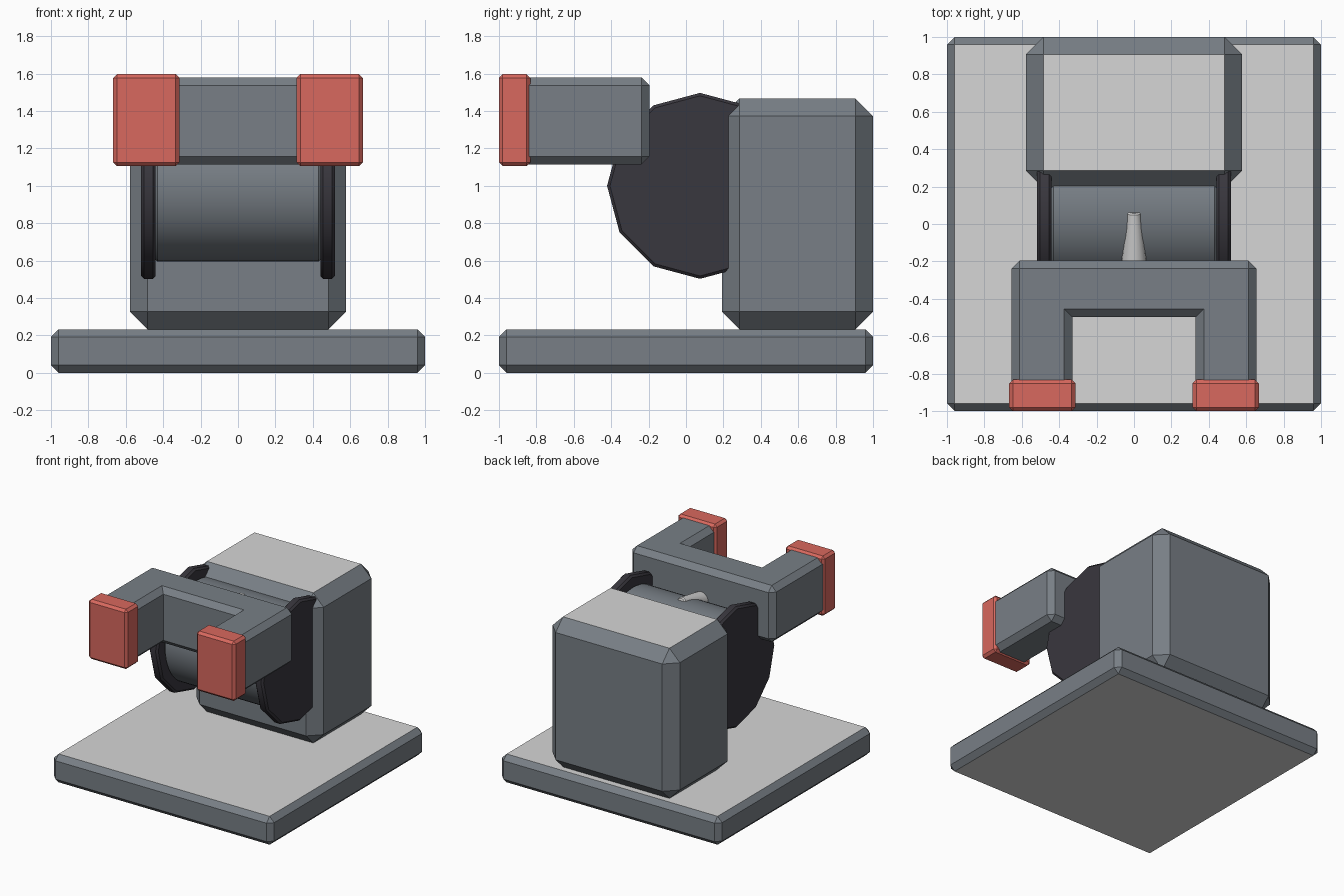
import bpy, bmesh, math
from mathutils import Matrix, Vector

if "Cube" in bpy.data.objects:
    bpy.data.objects.remove(bpy.data.objects["Cube"])


def material(name, hex_rgb):
    lin = [((c / 255 + 0.055) / 1.055) ** 2.4 for c in hex_rgb]
    m = bpy.data.materials.new(name)
    m.diffuse_color = (*lin, 1)
    m.use_nodes = True
    m.node_tree.nodes["Principled BSDF"].inputs["Base Color"].default_value = m.diffuse_color
    return m


GREY = material("steel grey", (0x78, 0x7F, 0x86))
LIGHT = material("light grey", (0xD6, 0xD6, 0xD6))
DARK = material("charcoal", (0x39, 0x37, 0x3E))
RED = material("soft red", (0xD8, 0x68, 0x5E))


def finish(bm, name, mats, smooth=None):
    bmesh.ops.recalc_face_normals(bm, faces=bm.faces[:])
    mesh = bpy.data.meshes.new(name)
    if len(mats) > 1:  # horizontal faces take the second colour
        for f in bm.faces:
            f.normal_update()
            f.material_index = int(abs(f.normal.z) > 0.99)
    bm.to_mesh(mesh)
    bm.free()
    for m in mats:
        mesh.materials.append(m)
    ob = bpy.data.objects.new(name, mesh)
    bpy.context.collection.objects.link(ob)
    if smooth:
        bpy.ops.object.select_all(action='DESELECT')
        ob.select_set(True)
        bpy.context.view_layer.objects.active = ob
        bpy.ops.object.shade_smooth_by_angle(angle=math.radians(smooth))
    return ob


def chamfer(bm, edges, width):
    bmesh.ops.bevel(bm, geom=edges, offset=width, offset_type='OFFSET',
                    segments=1, affect='EDGES', clamp_overlap=True)


def prism(name, outline, z0, z1, width, mats):
    """Extrude an xy outline upward and chamfer all convex edges."""
    bm = bmesh.new()
    face = bm.faces.new([bm.verts.new((x, y, z0)) for x, y in outline])
    top = bmesh.ops.extrude_face_region(bm, geom=[face])["geom"]
    for v in top:
        if isinstance(v, bmesh.types.BMVert):
            v.co.z = z1
    bmesh.ops.recalc_face_normals(bm, faces=bm.faces[:])
    chamfer(bm, [e for e in bm.edges if e.is_convex], width)
    return finish(bm, name, mats)


def box(name, x0, x1, y0, y1, z0, z1, width, mats):
    outline = [(x0, y0), (x1, y0), (x1, y1), (x0, y1)]
    return prism(name, outline, z0, z1, width, mats)


def cone(name, start, end, r0, r1, sides, width, mat, smooth):
    """Round part running from start to end, with chamfered rims."""
    a, b = Vector(start), Vector(end)
    rot = (b - a).to_track_quat('Z', 'Y').to_matrix().to_4x4()
    bm = bmesh.new()
    bmesh.ops.create_cone(bm, cap_ends=True, segments=sides, radius1=r0,
                          radius2=r1, depth=(b - a).length)
    rims = [e for e in bm.edges if any(len(f.verts) == sides for f in e.link_faces)]
    chamfer(bm, rims, width)
    bm.transform(Matrix.Translation((a + b) / 2) @ rot)
    return finish(bm, name, [mat], smooth)


# Base plate and main housing, with light top and bottom faces
box("base_plate", -1, 1, -1, 1, 0, 0.233, 0.041, [GREY, LIGHT])
box("housing", -0.578, 0.578, 0.192, 1, 0.233, 1.467, 0.094, [GREY, LIGHT])

# Drum between two twelve-sided discs
cone("drum", (-0.445, 0.075, 1.0), (0.445, 0.075, 1.0), 0.405, 0.405, 48, 0.015, GREY, 40)
for side, s in (("left", -1), ("right", 1)):
    cone(side + "_disc", (s * 0.44, 0.075, 1.0), (s * 0.518, 0.075, 1.0),
         0.497, 0.497, 12, 0.015, DARK, 35)

# Small tapered pin lying on top of the drum
cone("pin", (0, -0.2, 1.315), (0, 0.065, 1.395), 0.066, 0.036, 20, 0.008, LIGHT, 40)

# U-shaped fork with a red pad on each arm
half = [(0.655, -0.195), (0.655, -0.9), (0.33, -0.9), (0.33, -0.498)]
prism("fork", half + [(-x, y) for x, y in reversed(half)], 1.115, 1.58, 0.043, [GREY])
for side, s in (("left", -1), ("right", 1)):
    x0, x1 = sorted((s * 0.313, s * 0.667))
    box(side + "_pad", x0, x1, -1, -0.832, 1.106, 1.597, 0.02, [RED])
